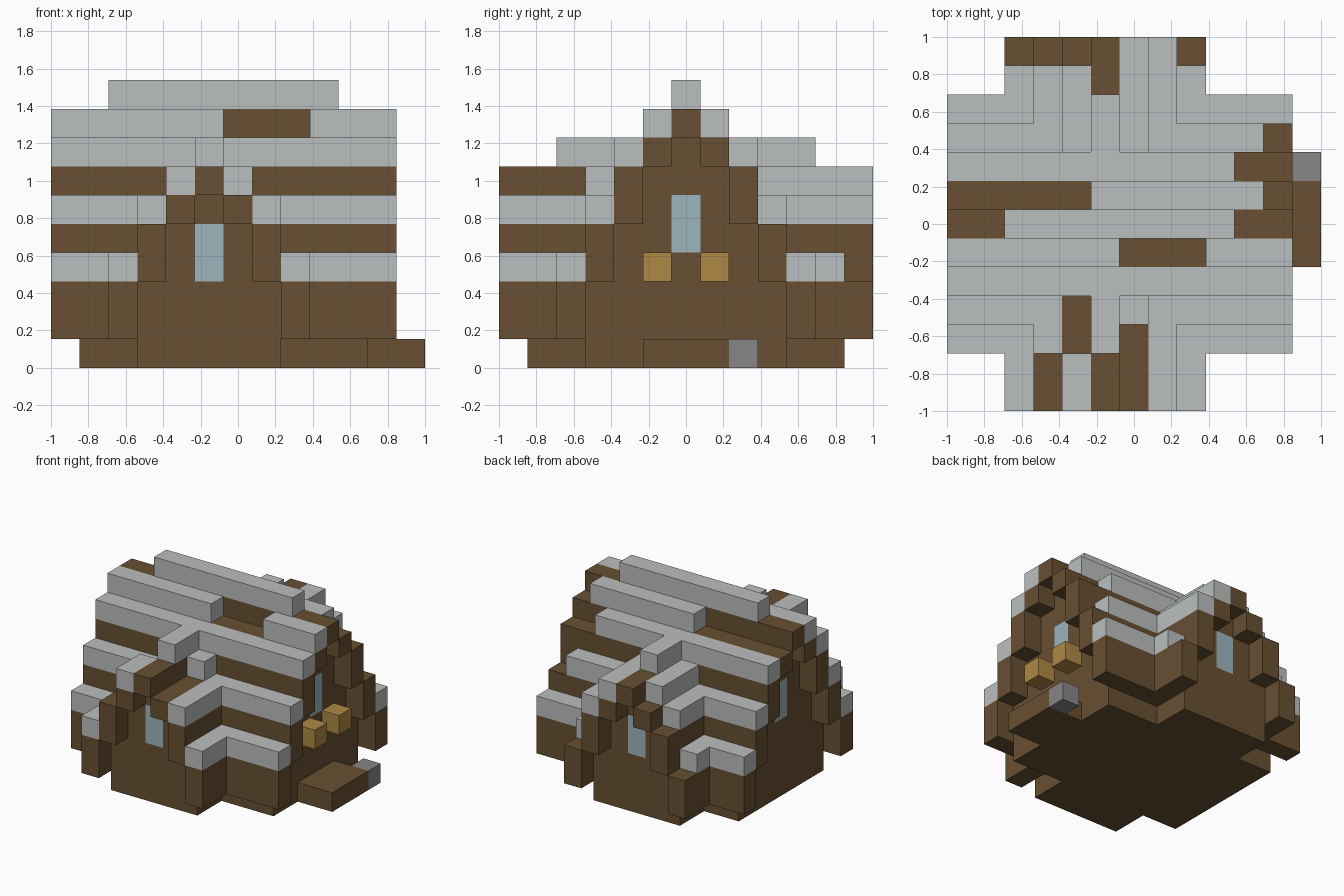
import bpy
import bmesh
from mathutils import Vector

if "Cube" in bpy.data.objects:
    bpy.data.objects.remove(bpy.data.objects["Cube"], do_unlink=True)

N = 13                 # blocks along the longest side
UNIT = 2 / N
MID_X, MID_Y = 5, 6    # ridge lines of the two crossing roofs


def material(name, color):
    mat = bpy.data.materials.new(name)
    mat.use_nodes = True
    mat.diffuse_color = (*color, 1)
    mat.node_tree.nodes["Principled BSDF"].inputs["Base Color"].default_value = (*color, 1)
    return mat


wood = material("brown wood", (0.14, 0.08, 0.032))
frost = material("pale snow", (0.50, 0.52, 0.52))
glass = material("blue glass", (0.33, 0.46, 0.51))
amber = material("amber lamp", (0.43, 0.25, 0.06))
rock = material("grey stone", (0.25, 0.235, 0.245))

blocks = {}            # (x, y, z) block -> part name


def fill(part, xs, ys, zs):
    for x in xs:
        for y in ys:
            for z in zs:
                blocks[x, y, z] = part


# Stepped roofs: (first, end) height of the boards per step away from the ridge,
# with one layer of snow lying on every step
main_steps = [(8, 9), (7, 8), (5, 7), (3, 5), (1, 3)]
cross_steps = [(6, 7), (5, 6), (3, 5), (1, 3)]


def roofs(part, height_rule):
    for d, step in enumerate(main_steps):
        fill(part, range(12), {MID_Y - d, MID_Y + d}, height_rule(*step))
    for d, step in enumerate(cross_steps):
        fill(part, {MID_X - d, MID_X + d}, range(N), height_rule(*step))


roofs("roof_snow", lambda low, high: range(high, high + 1))
roofs("roof_boards", range)

# Walls fill the cross-shaped plan up to the boards
tops = {}
for x, y, z in blocks:
    tops[x, y] = max(z, tops.get((x, y), 0))
for x, y in list(tops):
    if (1 <= x <= 10 and 3 <= y <= 9) or (3 <= x <= 7 and 1 <= y <= 11):
        for z in range(tops[x, y]):
            blocks.setdefault((x, y, z), "walls")

# Bare patches where the snow has slid off: (columns, rows)
bare = [
    (range(2, 5), [12]), ([5], [11, 12]), ([8], [12]),
    ([11], [6, 7, 8, 9]), ([10], [6, 8]),
    (range(5), [7]), ([0, 1], [6]), (range(6, 9), [5]),
    ([4], [2, 3]), ([3, 5, 6], [0, 1]), ([6], [2]),
]
for xs, ys in bare:
    for x in xs:
        for y in ys:
            del blocks[x, y, tops[x, y]]

# Windows in the four gables, lamps, doorstep and a stone beside it
fill("windows", [MID_X], [1, 11], [3, 4])
fill("windows", [1, 10], [MID_Y], [4, 5])
fill("lamps", [11], [5, 7], [3])
fill("doorstep", [11, 12], range(5, 8), [0])
fill("step_stone", [12], [8], [0])


def build(part, mat):
    """Skin the blocks of one part with their exposed faces only."""
    bm = bmesh.new()
    for cell in [c for c, p in blocks.items() if p == part]:
        center = Vector(cell) + Vector((0.5, 0.5, 0.5))
        for axis in range(3):
            for sign in (-1, 1):
                n = Vector((0, 0, 0))
                n[axis] = sign
                if tuple(int(a + b) for a, b in zip(cell, n)) in blocks:
                    continue
                u = Vector((0, 0, 0))
                u[(axis + 1) % 3] = 0.5
                v = n.cross(u)
                mid = center + n / 2
                corners = [mid - u - v, mid + u - v, mid + u + v, mid - u + v]
                bm.faces.new([
                    bm.verts.new((c - Vector((N / 2, N / 2, 0))) * UNIT) for c in corners])
    bmesh.ops.remove_doubles(bm, verts=bm.verts, dist=0.001)
    bmesh.ops.dissolve_limit(bm, angle_limit=0.01, verts=bm.verts, edges=bm.edges)
    mesh = bpy.data.meshes.new(part)
    bm.to_mesh(mesh)
    bm.free()
    mesh.materials.append(mat)
    bpy.context.collection.objects.link(bpy.data.objects.new(part, mesh))


for part, mat in {"walls": wood, "roof_boards": wood, "roof_snow": frost,
                  "windows": glass, "lamps": amber,
                  "doorstep": wood, "step_stone": rock}.items():
    build(part, mat)
